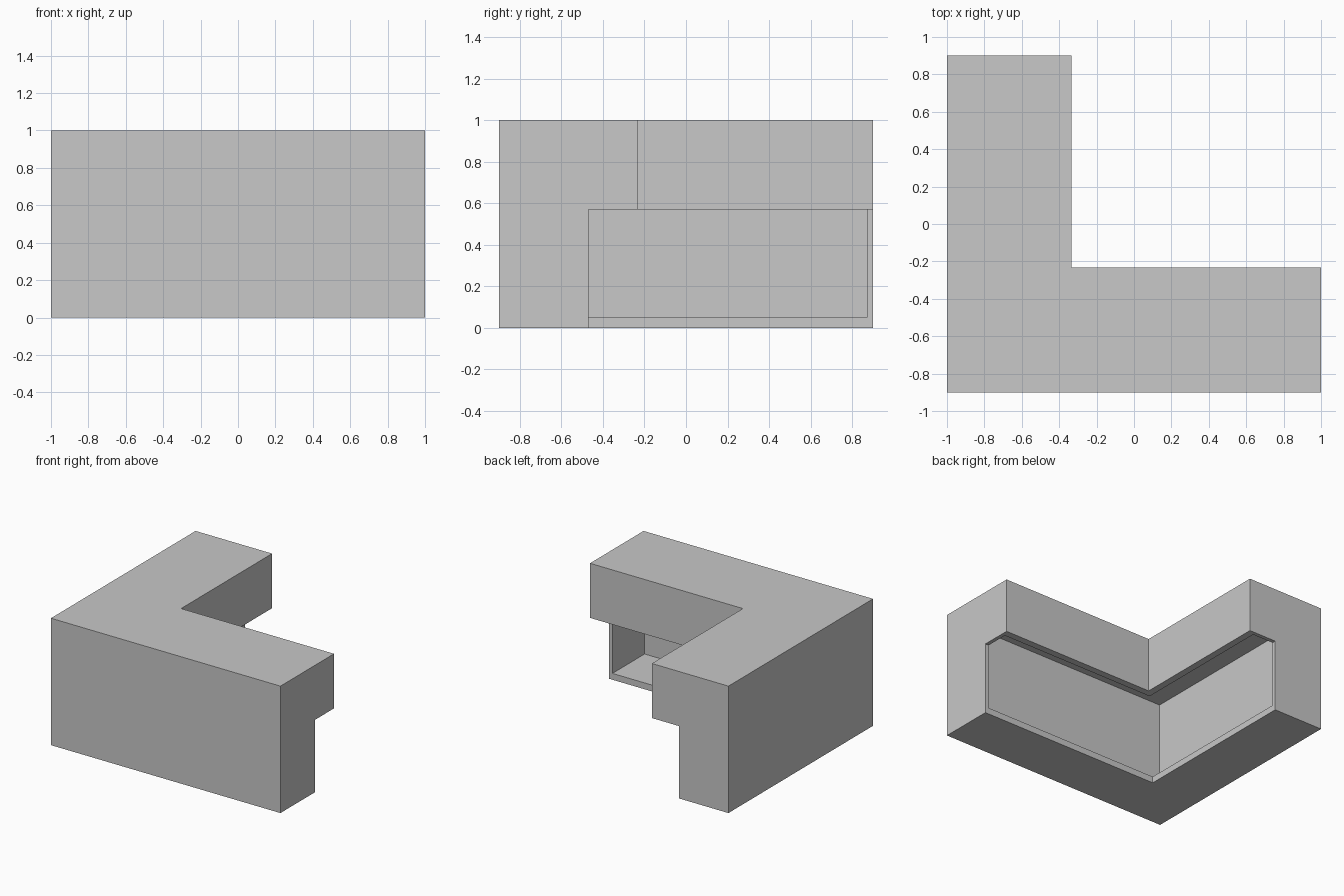
import bpy
import bmesh

default = bpy.data.objects.get("Cube")
if default:
    bpy.data.objects.remove(default, do_unlink=True)

# Outer limits of the corner counter and its sheet thicknesses
X, Y, H = 1.0, 0.9, 1.0
WALL, FLOOR, FASCIA = 0.03, 0.05, 0.055
BASE_DEPTH, TOP_DEPTH, STEP = 0.43, 0.667, 0.57

grey = bpy.data.materials.new("plain_grey")
grey.use_nodes = True
colour = (0.58, 0.58, 0.58, 1)
grey.diffuse_color = colour
grey.node_tree.nodes["Principled BSDF"].inputs["Base Color"].default_value = colour


def corner_sweep(name, profile, inset=0.0):
    """Sweep a (depth, height) profile around the L, mitred at the corner."""
    bm = bmesh.new()
    rings = [
        [bm.verts.new((X - inset, d - Y, z)) for d, z in profile],
        [bm.verts.new((d - X, d - Y, z)) for d, z in profile],
        [bm.verts.new((d - X, Y - inset, z)) for d, z in profile],
    ]
    n = len(profile)
    for a, b in zip(rings, rings[1:]):
        for i in range(n):
            j = (i + 1) % n
            bm.faces.new((a[i], a[j], b[j], b[i]))
    bm.faces.new(rings[0])
    bm.faces.new(rings[-1])
    bmesh.ops.recalc_face_normals(bm, faces=bm.faces)
    mesh = bpy.data.meshes.new(name)
    bm.to_mesh(mesh)
    bm.free()
    mesh.materials.append(grey)
    obj = bpy.data.objects.new(name, mesh)
    bpy.context.collection.objects.link(obj)
    return obj


# Counter body: narrow base with a deeper overhanging top
counter = corner_sweep("corner_counter", [
    (0, 0), (BASE_DEPTH, 0), (BASE_DEPTH, STEP),
    (TOP_DEPTH, STEP), (TOP_DEPTH, H), (0, H),
])

# Hollow inside, open below the overhang and closed by the end panels
inner = TOP_DEPTH - FASCIA
cavity = corner_sweep("cavity_cutter", [
    (WALL, FLOOR), (inner, FLOOR), (inner, H - WALL), (WALL, H - WALL),
], inset=WALL)
cavity.hide_render = True

cut = counter.modifiers.new("hollow", 'BOOLEAN')
cut.operation = 'DIFFERENCE'
cut.solver = 'EXACT'
cut.object = cavity

# Bake the cut and discard the cutter
bpy.context.view_layer.update()
graph = bpy.context.evaluated_depsgraph_get()
hollow = bpy.data.meshes.new_from_object(counter.evaluated_get(graph))
counter.modifiers.clear()
counter.data = hollow
bpy.data.objects.remove(cavity, do_unlink=True)
